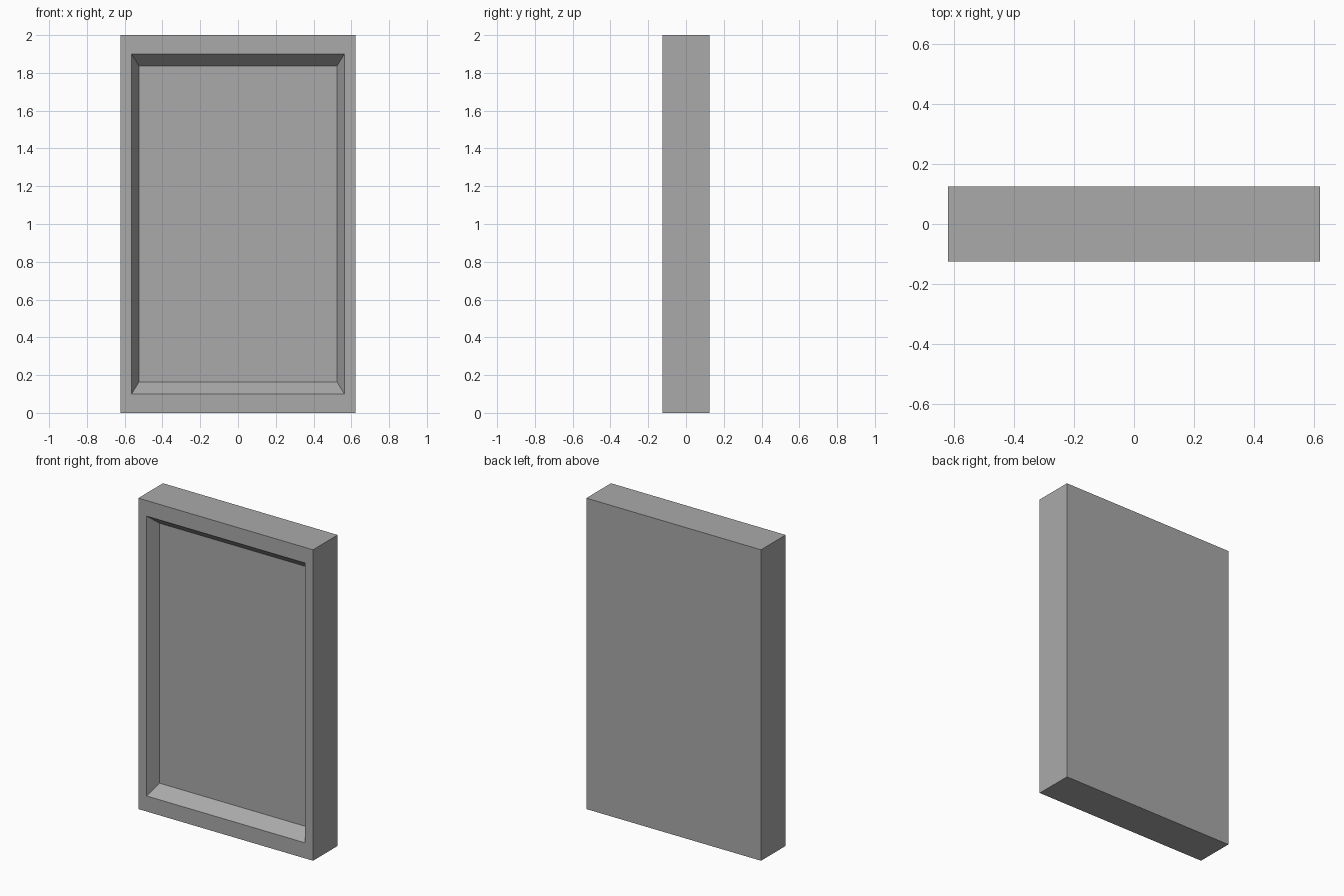
import bpy
import bmesh

WIDTH, DEPTH, HEIGHT = 1.243, 0.25, 2.0

default_cube = bpy.data.objects.get("Cube")
if default_cube:
    bpy.data.objects.remove(default_cube, do_unlink=True)

# Plain grey material
grey = bpy.data.materials.new("plain grey")
grey.use_nodes = True
colour = (0.4, 0.4, 0.4, 1.0)
grey.diffuse_color = colour
grey.node_tree.nodes["Principled BSDF"].inputs["Base Color"].default_value = colour


def inset_to(bm, face, half_x, half_z, y):
    """Inset a face, then fit its inner rectangle to a size and depth."""
    bmesh.ops.inset_individual(bm, faces=[face], thickness=0.02)
    middle = HEIGHT / 2
    for v in face.verts:
        v.co.x = half_x if v.co.x > 0 else -half_x
        v.co.z = middle + (half_z if v.co.z > middle else -half_z)
        v.co.y = y


# Solid slab standing on the ground
bm = bmesh.new()
bmesh.ops.create_cube(bm, size=1)
for v in bm.verts:
    v.co.x *= WIDTH
    v.co.y *= DEPTH
    v.co.z = (v.co.z + 0.5) * HEIGHT
bm.normal_update()

# Front rim, then a recess with sloping sides
front = min(bm.faces, key=lambda f: f.calc_center_median().y)
inset_to(bm, front, 0.563, 0.9, -DEPTH / 2)
inset_to(bm, front, 0.524, 0.836, -DEPTH / 2 + 0.075)
bmesh.ops.recalc_face_normals(bm, faces=bm.faces)

mesh = bpy.data.meshes.new("recessed_panel")
bm.to_mesh(mesh)
bm.free()
mesh.materials.append(grey)
panel = bpy.data.objects.new("recessed_panel", mesh)
bpy.context.collection.objects.link(panel)
